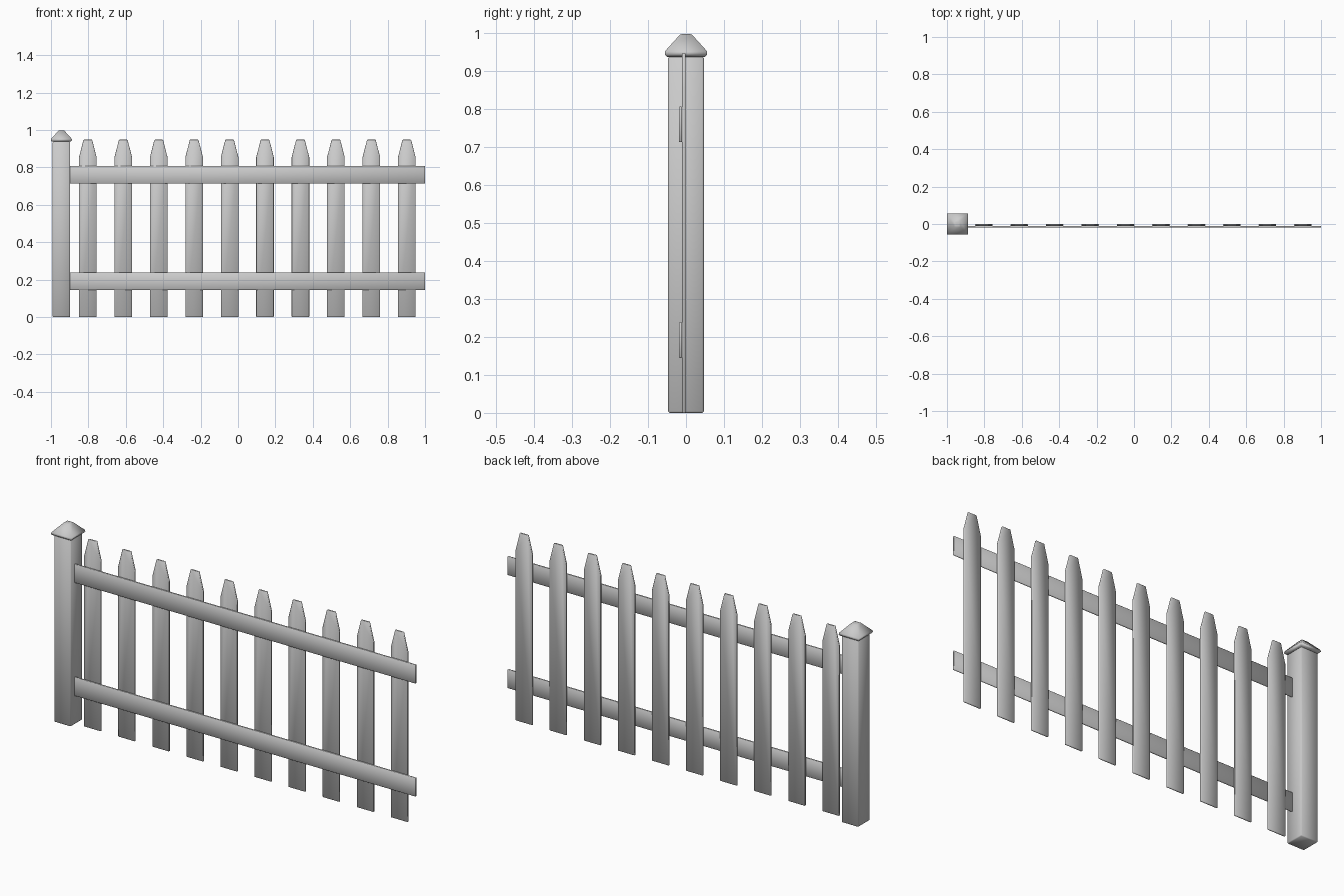
import bpy, bmesh

if "Cube" in bpy.data.objects:
    bpy.data.objects.remove(bpy.data.objects["Cube"])


def finish(name, bm, bevel=0.0):
    """Turn a bmesh into a named, softly bevelled object."""
    bmesh.ops.recalc_face_normals(bm, faces=bm.faces)
    mesh = bpy.data.meshes.new(name)
    bm.to_mesh(mesh)
    bm.free()
    obj = bpy.data.objects.new(name, mesh)
    bpy.context.collection.objects.link(obj)
    if bevel:
        mod = obj.modifiers.new("soft_edges", "BEVEL")
        mod.width = bevel
        mod.segments = 1
    for p in mesh.polygons:
        p.use_smooth = True
    return obj


def board(name, outline, y0, y1, bevel):
    """Extrude an x-z outline from y0 to y1."""
    bm = bmesh.new()
    face = bm.faces.new([bm.verts.new((x, y0, z)) for x, z in outline])
    ext = bmesh.ops.extrude_face_region(bm, geom=[face])["geom"]
    verts = [v for v in ext if isinstance(v, bmesh.types.BMVert)]
    bmesh.ops.translate(bm, verts=verts, vec=(0, y1 - y0, 0))
    return finish(name, bm, bevel)


def square_loft(name, cx, rings, bevel):
    """Stack square rings given as (half width, z) and cap both ends."""
    bm = bmesh.new()
    loops = [[bm.verts.new((cx + sx * h, sy * h, z))
              for sx, sy in ((-1, -1), (1, -1), (1, 1), (-1, 1))]
             for h, z in rings]
    for a, b in zip(loops, loops[1:]):
        for i in range(4):
            j = (i + 1) % 4
            bm.faces.new((a[i], a[j], b[j], b[i]))
    bm.faces.new(loops[0][::-1])
    bm.faces.new(loops[-1])
    return finish(name, bm, bevel)


# End post and its pyramid cap
POST_X = -0.944
square_loft("post", POST_X, [(0.047, 0.0), (0.047, 0.938)], 0.004)
square_loft("post_cap", POST_X,
            [(0.050, 0.938), (0.056, 0.944), (0.055, 0.953), (0.016, 0.996), (0.010, 0.998)], 0)

# Pointed pickets
for i in range(10):
    cx = -0.803 + i * 0.1895
    half = [(0.047, 0.0), (0.047, 0.855), (0.023, 0.948)]
    outline = [(cx + x, z) for x, z in half] + [(cx - x, z) for x, z in reversed(half)]
    board(f"picket_{i + 1}", outline, -0.010, -0.001, 0.002)

# Horizontal rails in front of the pickets
for name, z0, z1 in (("lower_rail", 0.145, 0.239), ("upper_rail", 0.713, 0.807)):
    board(name, [(-0.899, z0), (1.0, z0), (1.0, z1), (-0.899, z1)], -0.019, -0.010, 0.002)
